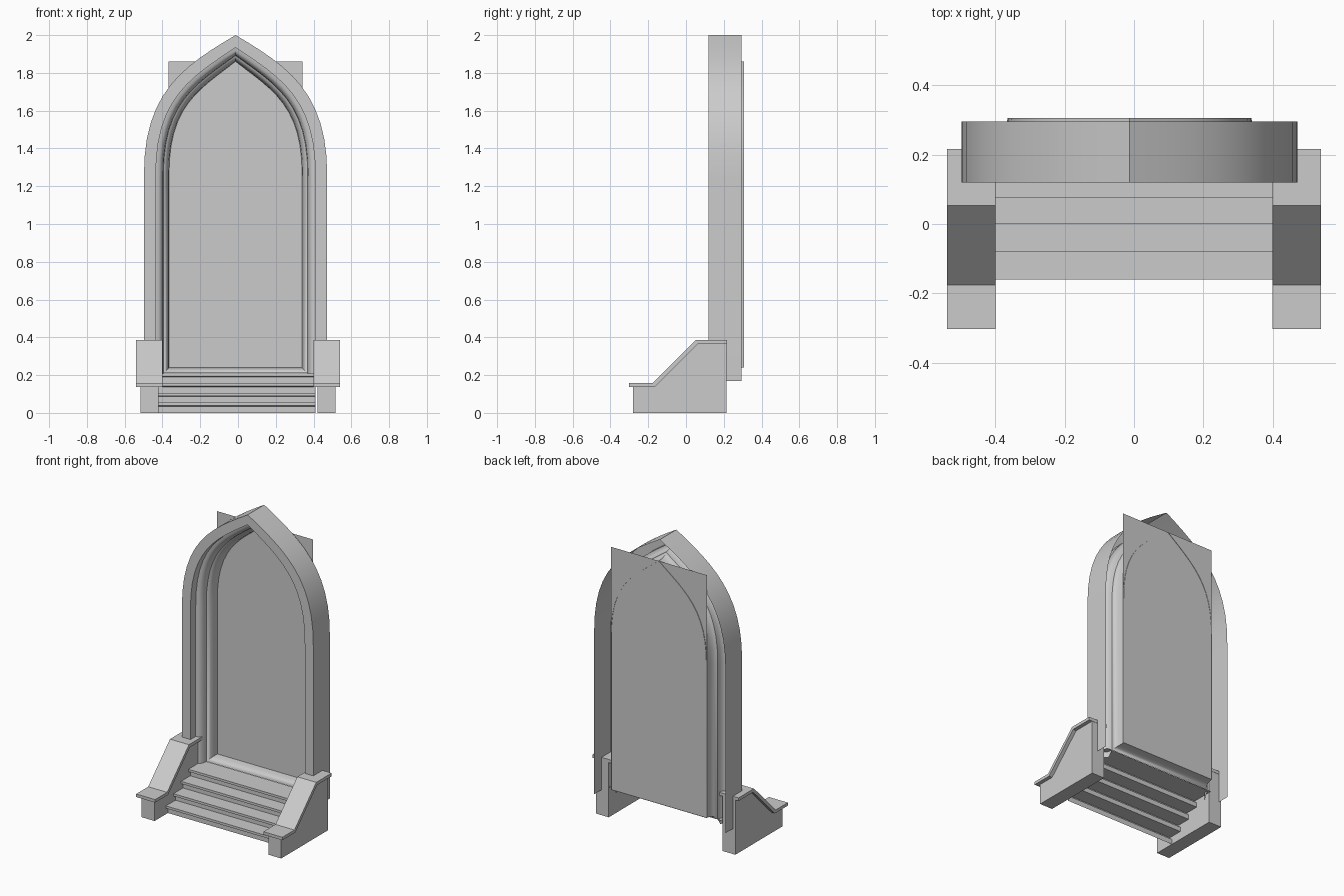
import bpy, bmesh

if "Cube" in bpy.data.objects:
    bpy.data.objects.remove(bpy.data.objects["Cube"])

CX = -0.013  # the arch sits slightly left of the stair axis


def make_object(name, verts, faces, closed=False):
    mesh = bpy.data.meshes.new(name)
    mesh.from_pydata(verts, [], faces)
    if closed:
        bm = bmesh.new()
        bm.from_mesh(mesh)
        bmesh.ops.recalc_face_normals(bm, faces=bm.faces)
        bm.to_mesh(mesh)
        bm.free()
    obj = bpy.data.objects.new(name, mesh)
    bpy.context.collection.objects.link(obj)
    return obj


def prism(name, profile, x0, x1):
    """Solid made from a side profile (y, z) running from x0 to x1."""
    n = len(profile)
    verts = [(x, y, z) for x in (x0, x1) for y, z in profile]
    faces = [tuple(range(n)), tuple(range(n, 2 * n))]
    faces += [(i, (i + 1) % n, n + (i + 1) % n, n + i) for i in range(n)]
    return make_object(name, verts, faces, closed=True)


def bezier(p, t):
    s = 1 - t
    k = (s**3, 3 * s * s * t, 3 * s * t * t, t**3)
    return tuple(sum(k[i] * p[i][a] for i in range(4)) for a in (0, 1))


def arch_path(d, segments=12):
    """Pointed arch outline inset by d, from left foot over the apex to right foot."""
    w = 0.485 - d
    ctrl = [(w, 1.25), (w * 1.01, 1.70 - 0.55 * d),
            (w * 0.557, 1.84 - d), (0, 2.0 - 1.05 * d)]
    foot = 0.107 + d if d > 0.1 else 0.17
    half = [(w, foot)] + [bezier(ctrl, i / segments) for i in range(segments + 1)]
    return [(-x, z) for x, z in half] + half[-2::-1]


# Arch frame: stepped moulding (inset, depth) swept round the arch, open at the back
moulding = [(0, 0.295), (0, 0.12), (0.063, 0.12), (0.063, 0.175), (0.08, 0.178),
            (0.092, 0.188), (0.100, 0.206), (0.103, 0.23), (0.112, 0.234),
            (0.122, 0.247), (0.129, 0.27), (0.133, 0.306)]
verts, faces = [], []
for d, y in moulding:
    path = arch_path(d)
    n = len(path)
    verts += [(CX + x, y, z) for x, z in path]
for j in range(len(moulding) - 1):
    # the innermost roll also runs along the sill
    last = n if moulding[j][0] > 0.101 else n - 1
    for i in range(last):
        k = (i + 1) % n
        faces.append((j * n + i, (j + 1) * n + i, (j + 1) * n + k, j * n + k))
frame = make_object("arch_frame", verts, faces)
bpy.context.view_layer.objects.active = frame
frame.select_set(True)
bpy.ops.object.shade_smooth_by_angle(angle=0.6)

# Flat rectangular panel behind the opening
make_object("back_panel",
            [(-0.367, 0.303, 0.24), (0.341, 0.303, 0.24),
             (0.341, 0.303, 1.86), (-0.367, 0.303, 1.86)], [(0, 1, 2, 3)])

# Steps: an open sheet of four treads with nosings
stair = [(-0.14, 0.0)]
noses = [(-0.16, 0.055), (-0.08, 0.106), (0.0, 0.158), (0.077, 0.209)]
for i, (y, top) in enumerate(noses):
    stair += [(y + 0.02, top - 0.02), (y, top - 0.016), (y, top)]
    stair.append((noses[i + 1][0] + 0.02, top) if i < 3 else (0.23, top))
verts = [(x, y, z) for y, z in stair for x in (-0.42, 0.41)]
faces = [(2 * i, 2 * i + 1, 2 * i + 3, 2 * i + 2) for i in range(len(stair) - 1)]
make_object("steps", verts, faces)

# Side walls with sloping coping, one each side
wall = [(-0.28, 0), (0.215, 0), (0.215, 0.366), (0.063, 0.366),
        (-0.166, 0.137), (-0.28, 0.137)]
coping = [(-0.303, 0.137), (-0.166, 0.137), (0.063, 0.366), (0.217, 0.366),
          (0.217, 0.387), (0.054, 0.387), (-0.176, 0.157), (-0.303, 0.157)]
for side, s in (("left", -1), ("right", 1)):
    prism(side + "_side_wall", wall, s * 0.42, s * 0.515)
    prism(side + "_coping", coping, s * 0.40, s * 0.54)
